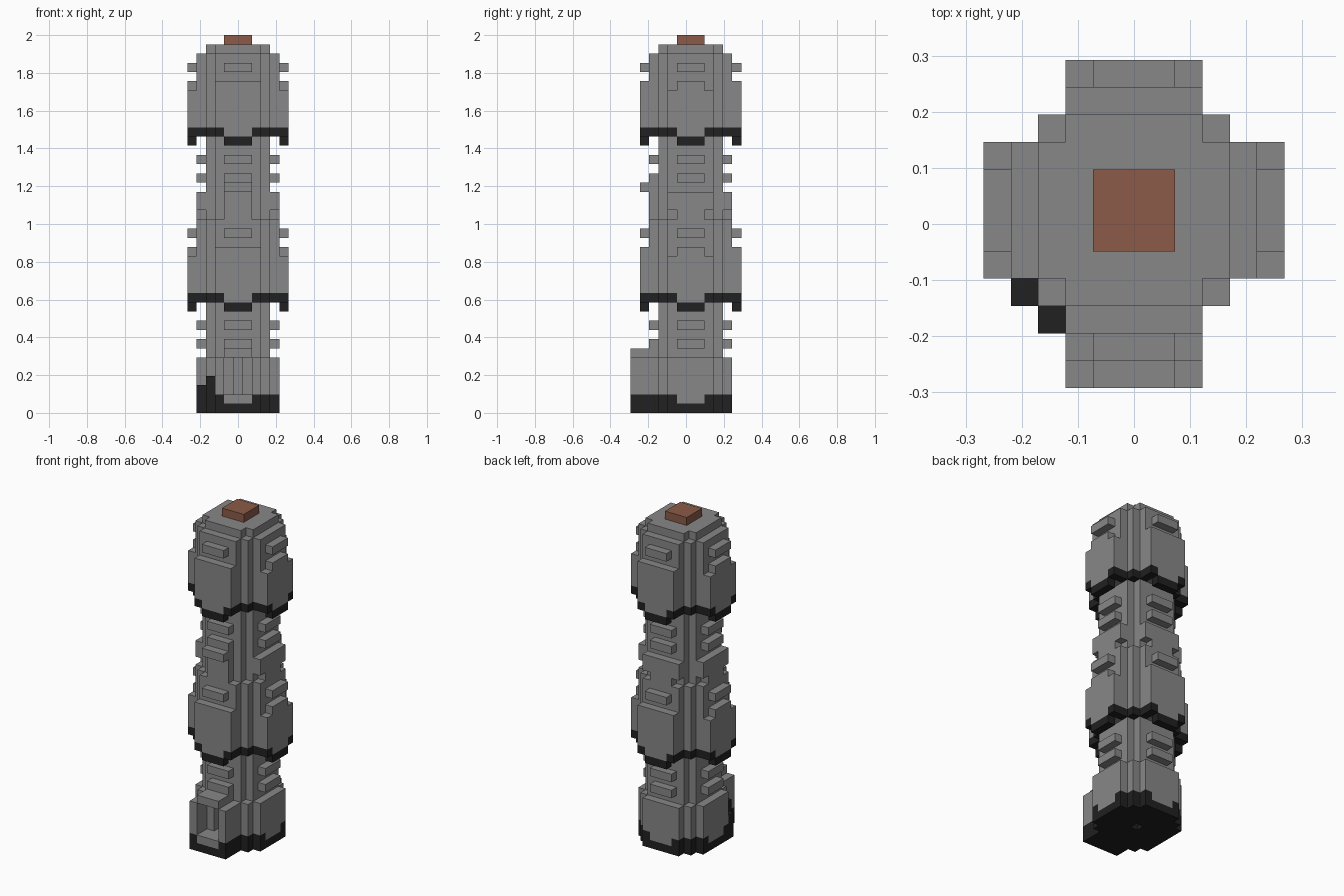
import bpy, bmesh
from mathutils import Matrix, Vector

old = bpy.data.objects.get("Cube")
if old:
    bpy.data.objects.remove(old, do_unlink=True)

U = 2 / 41          # one block
SHIFT = 0.5         # tower axis sits half a block behind the centre


def material(name, rgb):
    m = bpy.data.materials.new(name)
    m.use_nodes = True
    m.diffuse_color = (*rgb, 1)
    bsdf = next(n for n in m.node_tree.nodes if n.type == 'BSDF_PRINCIPLED')
    bsdf.inputs["Base Color"].default_value = (*rgb, 1)
    return m


GREY = material("stone_grey", (0.245, 0.245, 0.245))
BLACK = material("soot_black", (0.015, 0.015, 0.015))
BROWN = material("clay_brown", (0.26, 0.105, 0.065))


def block(bm, x0, x1, y0, y1, z0, z1):
    size = Vector((x1 - x0, y1 - y0, z1 - z0)) * U
    mid = Vector((x0 + x1, y0 + y1 + 2 * SHIFT, z0 + z1)) * U / 2
    bmesh.ops.create_cube(bm, size=1, matrix=Matrix.Translation(mid) @ Matrix.Diagonal((*size, 1)))


def part(name, mat, boxes):
    bm = bmesh.new()
    for b in boxes:
        block(bm, *b)
    me = bpy.data.meshes.new(name)
    bm.to_mesh(me)
    bm.free()
    me.materials.append(mat)
    bpy.context.collection.objects.link(bpy.data.objects.new(name, me))


def face(side, t0, t1, d0, d1, z0, z1):
    """Box on one side: t runs across it, d outwards."""
    return {"front": (t0, t1, -d1, -d0, z0, z1), "back": (t0, t1, d0, d1, z0, z1),
            "left": (d0, d1, t0, t1, z0, z1), "right": (-d1, -d0, t0, t1, z0, z1)}[side]


SIDES = ("front", "back", "left", "right")


def around(half, d0, d1, z0, z1, sides=SIDES):
    return [face(s, -half, half, d0, d1, z0, z1) for s in sides]


def edges(d0, d1, z0, z1, sides=SIDES):
    """Pairs of strips flanking the middle of each side."""
    return [face(s, *t, d0, d1, z0, z1) for s in sides for t in ((-2.5, -1.5), (1.5, 2.5))]


def square(r, z0, z1):
    return [(-r, r, -r, r, z0, z1)]


# Cross-shaped shaft
part("shaft", GREY, [(-2.5, 2.5, -3.5, 3.5, 1, 40), (-3.5, 3.5, -2.5, 2.5, 1, 40)])

# Two flared tiers with dark stepped hems
for name, z, square_top, arm_top in (("middle", 11, 21, 21), ("upper", 29, 39, 39)):
    part(name + "_tier", GREY,
         square(3.5, z + 2, square_top) + around(2.5, 3, 4.5, z + 2, arm_top)
         + around(1.5, 3, 5.5, z + 1, z + 6)
         + around(2.5, 4, 5.5, z + 2, z + 6)
         + around(1.5, 4, 5.5, z + 6, z + 7)
         + around(2.5, 4, 5.5, z + 6, z + 7, ("front", "back")))
    part(name + "_tier_hem", BLACK,
         square(3.5, z + 1, z + 2) + edges(3, 5.5, z + 1, z + 2)
         + around(1.5, 4.5, 5.5, z, z + 1))
    part(name + "_tier_fins", GREY, around(1.5, 4, 5.5, z + 8, z + 9))

# Shoulder above the middle tier, notched at its lower edges
part("shoulder", GREY,
     around(1.5, 3, 4.5, 21, 22, SIDES[1:]) + around(2.5, 3, 4.5, 22, 24, SIDES[1:])
     + around(1.5, 3, 4.5, 21, 26, ("front",)) + around(1.5, 4, 5.5, 24, 25, ("front",)))

# Slim fins on the two necks
part("upper_neck_fins", GREY, around(1.5, 3, 4.5, 27, 28) + around(1.5, 3, 4.5, 25, 26, SIDES[1:]))
part("lower_neck_fins", GREY, around(1.5, 3, 4.5, 7, 8) + around(1.5, 3, 4.5, 9, 10))

# Base, with a groove left open at the front
part("base", GREY,
     square(3.5, 2, 6) + around(2.5, 3, 4.5, 2, 6, SIDES[1:])
     + around(1.5, 3, 4.5, 1, 2)
     + [face("front", *t, 3, 4.5, 2, 6) for t in ((-2.5, -0.5), (0.5, 2.5))])

# Dark foot with a small hole in the middle
part("foot", BLACK,
     [(-3.5, -0.5, -3.5, 3.5, 0, 1), (0.5, 3.5, -3.5, 3.5, 0, 1),
      (-0.5, 0.5, -3.5, -0.5, 0, 1), (-0.5, 0.5, 0.5, 3.5, 0, 1)]
     + around(2.5, 3.5, 4.5, 0, 1) + edges(3.5, 4.5, 1, 2) + square(3.5, 1, 2)
     + around(2.5, 4.5, 6.5, 0, 1, ("front",)) + edges(4.5, 6.5, 1, 2, ("front",)))
part("core_plug", BROWN, [(-0.5, 0.5, -0.5, 0.5, 0.6, 0.95)])

# Front hearth: floor, side walls and lintel
part("hearth", GREY,
     around(1.5, 4.5, 6.5, 1, 2, ("front",)) + edges(4, 6.5, 2, 6, ("front",))
     + around(1.5, 3, 6.5, 6, 7, ("front",)))

# Dark corner steps beside the hearth
part("corner_steps", BLACK, [(-4.5, -3.5, -3.5, -2.5, 0, 3), (-3.5, -2.5, -4.5, -3.5, 0, 4)])

# Cap block
part("cap", BROWN, square(1.5, 40, 41))
